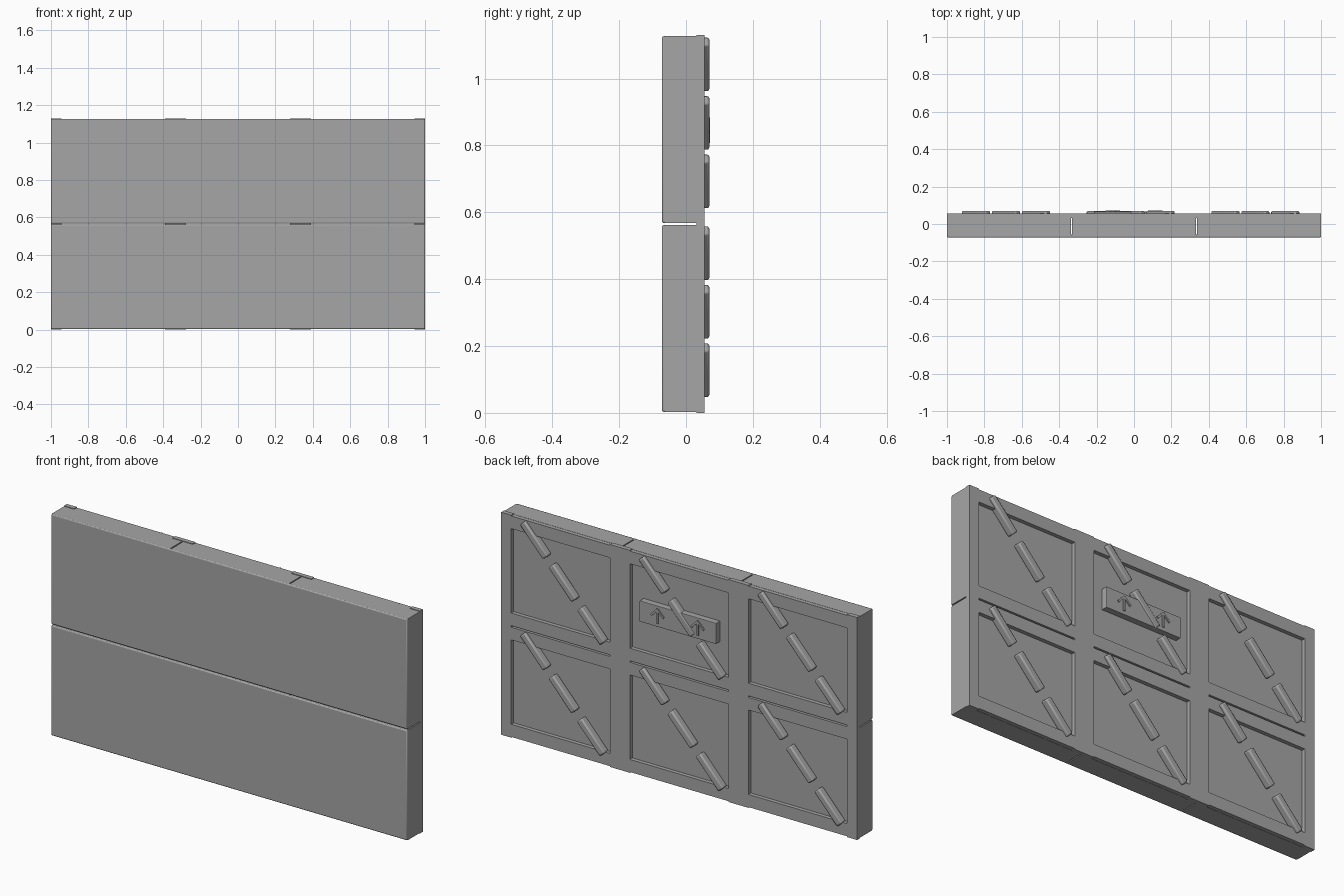
import bpy, bmesh, math
from mathutils import Matrix, Vector

cube = bpy.data.objects.get("Cube")
if cube:
    bpy.data.objects.remove(cube, do_unlink=True)

grey = bpy.data.materials.new("mid_grey")
grey.use_nodes = True
colour = (0.38, 0.38, 0.38, 1)
grey.diffuse_color = colour
grey.node_tree.nodes["Principled BSDF"].inputs["Base Color"].default_value = colour

CELL_W, CELL_H = 2 / 3, 0.565      # one cabinet
FRONT, FLOOR, BACK = -0.072, 0.035, 0.055
GAP = 0.003                        # half of the seam between cabinets
SIDE, RAIL = 0.056, 0.065          # frame member widths


def finish(name, bm, bevel=0, segments=2):
    bmesh.ops.recalc_face_normals(bm, faces=bm.faces)
    mesh = bpy.data.meshes.new(name)
    bm.to_mesh(mesh)
    bm.free()
    mesh.materials.append(grey)
    obj = bpy.data.objects.new(name, mesh)
    bpy.context.scene.collection.objects.link(obj)
    if bevel:
        mod = obj.modifiers.new("soft_edges", 'BEVEL')
        mod.width, mod.segments = bevel, segments
    return obj


def box(name, x, y, z, bevel=0, turn=0):
    """Box from (min, max) pairs, optionally turned about its y axis."""
    bm = bmesh.new()
    bmesh.ops.create_cube(bm, size=1)
    size = [b - a for a, b in (x, y, z)]
    mid = Vector([(a + b) / 2 for a, b in (x, y, z)])
    bm.transform(Matrix.Translation(mid) @ Matrix.Rotation(turn, 4, 'Y')
                 @ Matrix.Diagonal((*size, 1)))
    return finish(name, bm, bevel)


def around(c, half):
    return c - half, c + half


# Upright frame members run through both rows
for name, x0, x1 in (("right_upright", -1, SIDE - 1),
                     ("mid_right_upright", -CELL_W / 2 - SIDE, -CELL_W / 2 + SIDE),
                     ("mid_left_upright", CELL_W / 2 - SIDE, CELL_W / 2 + SIDE),
                     ("left_upright", 1 - SIDE, 1)):
    box(name, (x0, x1), (FLOOR - 0.003, BACK), (0, 2 * CELL_H))

slope = math.atan2(0.175, 0.16)
for row in range(2):
    low, high = row * CELL_H + GAP, (row + 1) * CELL_H - GAP
    # Seamless front face with softened edges
    box("front_face", (-1, 1), (FRONT, FRONT + 0.015), (low, high), 0.005)

    for col in range(3):
        cx = (col - 1) * CELL_W
        x0, x1 = cx - CELL_W / 2, cx + CELL_W / 2
        # Cabinet body, leaving narrow seams between neighbours
        box("cabinet_body", (x0 + (GAP if col > 0 else 0), x1 - (GAP if col < 2 else 0)),
            (FRONT + 0.008, FLOOR), (low, high))
        # Horizontal rails framing the recess
        for name, z0, z1 in (("lower_rail", low + 0.001, low + RAIL),
                             ("upper_rail", high - RAIL, high - 0.001)):
            box(name, (x0 + SIDE, x1 - SIDE), (FLOOR - 0.003, BACK), (z0, z1))
        # Broken diagonal brace
        for step in (-1, 0, 1):
            bx = cx - 0.018 + step * 0.16
            bz = (row + 0.5) * CELL_H + 0.02 + step * 0.175
            box("brace_bar", around(bx, 0.096), (FLOOR - 0.003, 0.07),
                around(bz, 0.018), 0.007, -slope)

# Label plate on the upper middle cabinet
PLATE_Z = 0.842
box("label_plate", around(0, 0.215), (FLOOR - 0.003, 0.066), around(PLATE_Z, 0.053), 0.002)

# Raised arrows: a shaft with two slanted head strokes
for cx in (-0.113, 0.113):
    y = (0.06, 0.0715)
    box("arrow_shaft", around(cx, 0.005), y, around(PLATE_Z, 0.035))
    for side in (-1, 1):
        box("arrow_head", around(cx + side * 0.017, 0.026), y,
            around(PLATE_Z + 0.019, 0.005), 0, side * math.radians(45))

# Smooth only the rounded edges
bpy.ops.object.select_all(action='DESELECT')
for obj in bpy.context.scene.objects:
    if obj.type == 'MESH' and obj.name.startswith(("brace_bar", "front_face")):
        obj.select_set(True)
        bpy.context.view_layer.objects.active = obj
bpy.ops.object.shade_smooth_by_angle()
